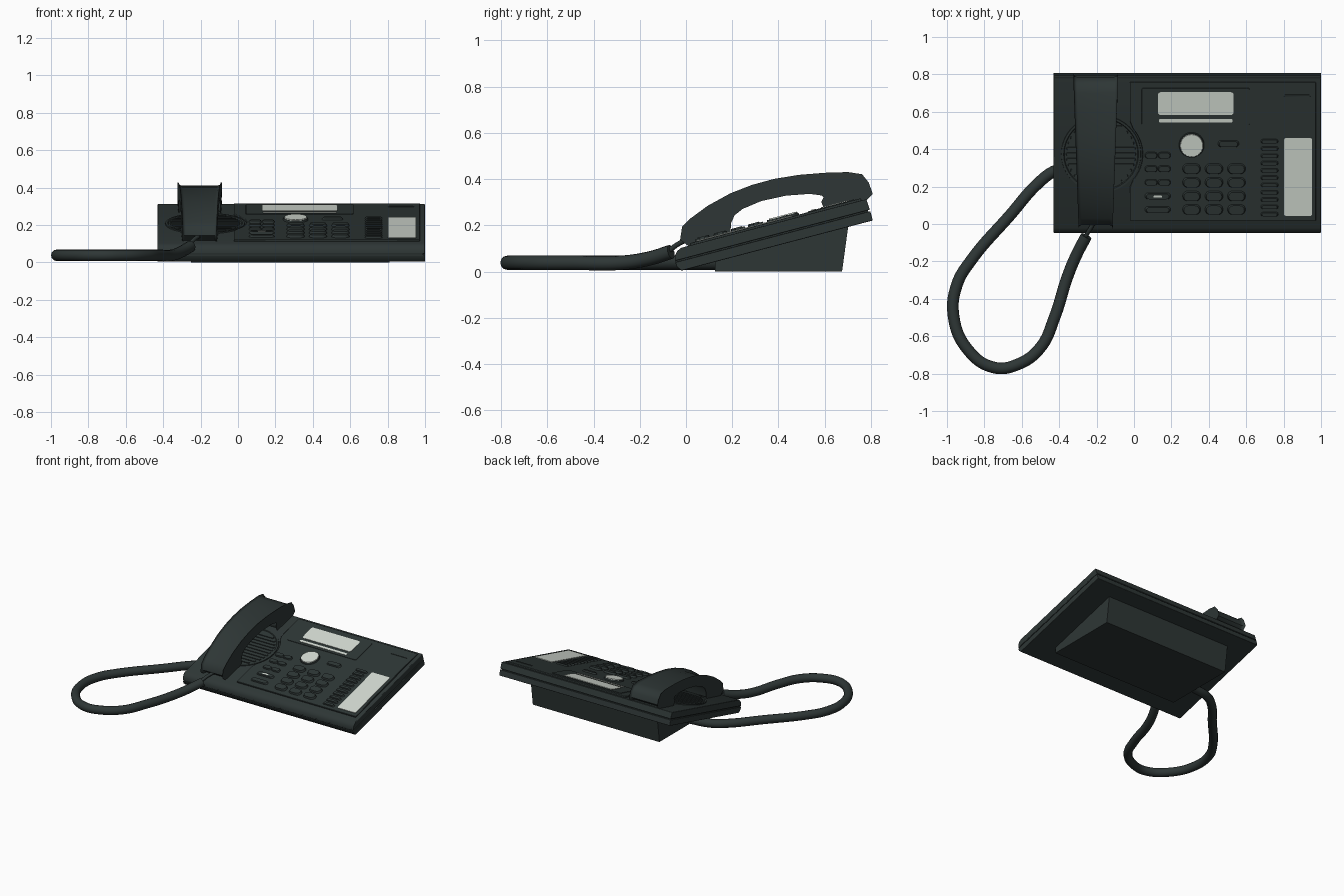
import bpy, bmesh, math
from mathutils import Matrix, Vector

if "Cube" in bpy.data.objects:
    bpy.data.objects.remove(bpy.data.objects["Cube"])

def mat(name, col):
    m = bpy.data.materials.new(name)
    m.diffuse_color = (*col, 1)
    m.use_nodes = True
    m.node_tree.nodes["Principled BSDF"].inputs["Base Color"].default_value = m.diffuse_color
    return m

DARK = mat("charcoal_plastic", (0.027, 0.037, 0.036))
LIGHT = mat("pale_grey", (0.66, 0.71, 0.65))

# Sloped frame of the body: local x, v (up the slope), w (normal)
A = math.radians(14.7)
SLOPE = Matrix.Translation((0, 0, 0.108)) @ Matrix.Rotation(A, 4, 'X')
CA = math.cos(A)

def finish(name, bm, material, matrix=None, bevel=0, segs=3, angle=35):
    bmesh.ops.recalc_face_normals(bm, faces=bm.faces)
    me = bpy.data.meshes.new(name)
    bm.to_mesh(me)
    bm.free()
    ob = bpy.data.objects.new(name, me)
    bpy.context.collection.objects.link(ob)
    me.materials.append(material)
    if matrix:
        ob.matrix_world = matrix
    if bevel:
        b = ob.modifiers.new("bevel", 'BEVEL')
        b.width, b.segments, b.limit_method = bevel, segs, 'ANGLE'
        b.angle_limit = math.radians(40)
    bpy.ops.object.select_all(action='DESELECT')
    ob.select_set(True)
    bpy.context.view_layer.objects.active = ob
    bpy.ops.object.shade_smooth_by_angle(angle=math.radians(angle))
    return ob

def add_prism(bm, low, high):
    a = [bm.verts.new(p) for p in low]
    b = [bm.verts.new(p) for p in high]
    n = len(a)
    bm.faces.new(a)
    bm.faces.new(b[::-1])
    for i in range(n):
        bm.faces.new((a[i], a[(i + 1) % n], b[(i + 1) % n], b[i]))

def side_prism(name, prof, x0, x1, matrix=None, bevel=0):
    bm = bmesh.new()
    add_prism(bm, [(x0, *p) for p in prof], [(x1, *p) for p in prof])
    return finish(name, bm, DARK, matrix, bevel)

def rounded(cx, cy, w, h, r, n=6):
    r = min(r, w / 2 - 1e-4, h / 2 - 1e-4)
    pts = []
    for q, (sx, sy) in enumerate([(1, 1), (-1, 1), (-1, -1), (1, -1)]):
        for i in range(n + 1):
            t = (q + i / n) * math.pi / 2
            pts.append((cx + sx * (w / 2 - r) + r * math.cos(t),
                        cy + sy * (h / 2 - r) + r * math.sin(t)))
    return pts

def plates(name, rects, w0, w1, material=DARK, shrink=0.85):
    """Rounded plates on the slope; rects are (x, y, width, depth, radius) seen from above."""
    bm = bmesh.new()
    for x, y, w, h, r in rects:
        c = (x, y / CA)
        low = rounded(*c, w, h / CA, r)
        high = [(c[0] + (p[0] - c[0]) * shrink, c[1] + (p[1] - c[1]) * shrink) for p in low]
        add_prism(bm, [(*p, w0) for p in low], [(*p, w1) for p in high])
    return finish(name, bm, material, SLOPE)

# Body: lower and upper shells with a seam between them
side_prism("lower_shell", [(-0.045, -0.096), (-0.06, -0.075), (-0.063, -0.054), (0.81, -0.054), (0.81, -0.096)],
           -0.43, 1.0, SLOPE, 0.003)
side_prism("seam_core", [(-0.06, -0.06), (-0.06, -0.04), (0.8, -0.04), (0.8, -0.06)], -0.42, 0.99, SLOPE)
side_prism("upper_shell", [(-0.062, -0.048), (-0.056, -0.026), (-0.043, -0.01), (-0.022, 0), (0.806, 0), (0.81, -0.048)],
           -0.43, 1.0, SLOPE, 0.004)

# Wedge stand under the body
side_prism("stand", [(0.125, 0), (0.675, 0), (0.703, 0.205), (0.125, 0.055)], -0.25, 0.81)

# Raised control panel, its left edge curving round the speaker
SP = Vector((-0.176, 0.387))
edge = [(-0.022, 0.02), (0.972, 0.02), (0.972, 0.785), (-0.022, 0.785), (-0.022, 0.57)]
for i in range(17):
    t = math.radians(40 - 5 * i)
    edge.append((SP.x + 0.222 * math.cos(t), SP.y + 0.222 * math.sin(t)))
edge.append((-0.022, 0.204))
bm = bmesh.new()
add_prism(bm, [(*p, -0.01) for p in edge], [(*p, 0.01) for p in edge])
finish("control_panel", bm, DARK, SLOPE, 0.003, 2)

# Speaker: round rim, disc and horizontal ribs
bm = bmesh.new()
N = 64
rings = []
for r, w in [(0.214, -0.005), (0.212, 0.006), (0.2, 0.006), (0.196, 0.001)]:
    rings.append([bm.verts.new((SP.x + r * math.cos(2 * math.pi * i / N),
                                SP.y + r * math.sin(2 * math.pi * i / N), w)) for i in range(N)])
for a, b in zip(rings, rings[1:]):
    for i in range(N):
        bm.faces.new((a[i], a[(i + 1) % N], b[(i + 1) % N], b[i]))
bm.faces.new(rings[-1])
finish("speaker_rim", bm, DARK, SLOPE)
ribs = []
for i in range(-5, 6):
    d = i * 0.03
    ribs.append((SP.x, (SP.y + d) * CA, 2 * math.sqrt(0.188 ** 2 - d * d), 0.015, 0.007))
plates("speaker_ribs", ribs, 0, 0.007, shrink=0.98)

# Cradle under the earpiece
plates("cradle", [(-0.205, 0.7, 0.235, 0.13, 0.02)], -0.005, 0.022, shrink=0.96)

# Display, label plate and round navigation key
plates("display_frame", [(0.33, 0.63, 0.58, 0.2, 0.01)], 0.008, 0.013, shrink=0.99)
plates("display", [(0.33, 0.648, 0.405, 0.122, 0.015)], 0.012, 0.016, LIGHT, 1)
plates("display_strip", [(0.33, 0.556, 0.395, 0.018, 0.008)], 0.012, 0.016, LIGHT, 1)
plates("label_plate", [(0.877, 0.255, 0.15, 0.415, 0.008)], 0.009, 0.014, LIGHT, 1)
plates("navigation_base", [(0.308, 0.425, 0.136, 0.136, 0.07)], 0.008, 0.02, shrink=0.95)
plates("navigation_key", [(0.308, 0.425, 0.122, 0.122, 0.07)], 0.019, 0.025, LIGHT, 0.97)
plates("top_slot", [(0.872, 0.69, 0.155, 0.01, 0.004)], 0.008, 0.013)

# Number pad, function keys and speed-dial keys
rows = [0.298, 0.225, 0.152, 0.08]
plates("number_keys", [(x, y, 0.098, 0.056, 0.028) for x in (0.308, 0.428, 0.548) for y in rows], 0.008, 0.024)
plates("function_keys", [(x, y, 0.07, 0.034, 0.017) for x in (0.092, 0.162) for y in [0.37] + rows[:2]]
       + [(0.127, y, 0.14, 0.034, 0.017) for y in rows[2:]]
       + [(0.505, 0.432, 0.115, 0.036, 0.018)], 0.008, 0.021)
plates("key_mark", [(0.127, 0.152, 0.045, 0.012, 0.005)], 0.02, 0.022, LIGHT, 1)
plates("speed_keys", [(0.725, 0.445 - i * 0.039, 0.095, 0.022, 0.01) for i in range(11)], 0.008, 0.02)

# Handset: arched side profile, wider toward the earpiece
prof = [(0.0, 0.185), (0.03, 0.215), (0.105, 0.27), (0.2, 0.322), (0.29, 0.357), (0.385, 0.383),
        (0.49, 0.4), (0.6, 0.409), (0.7, 0.412), (0.752, 0.404), (0.775, 0.375), (0.787, 0.34),
        (0.765, 0.318), (0.69, 0.298), (0.615, 0.276), (0.605, 0.3), (0.618, 0.325), (0.595, 0.346),
        (0.535, 0.354), (0.43, 0.346), (0.32, 0.322), (0.235, 0.286), (0.196, 0.255), (0.178, 0.216),
        (0.173, 0.16), (0.03, 0.118), (-0.006, 0.145)]

def half(y):
    return 0.092 + 0.026 * max(0, min(1, y / 0.75))

bm = bmesh.new()
add_prism(bm, [(-0.205 - half(y), y, z) for y, z in prof], [(-0.205 + half(y), y, z) for y, z in prof])
bm.normal_update()
caps = [e for e in bm.edges if any(len(f.verts) > 4 for f in e.link_faces)]
bmesh.ops.bevel(bm, geom=caps, offset=0.018, segments=4, profile=0.5, affect='EDGES')
finish("handset", bm, DARK, angle=50)

# Cord: smooth tube on the table, plus a thin lead into the handset
def tube(name, pts, r):
    cu = bpy.data.curves.new(name, 'CURVE')
    cu.dimensions = '3D'
    cu.bevel_depth, cu.bevel_resolution = r, 4
    cu.resolution_u = 10
    cu.use_fill_caps = True
    s = cu.splines.new('BEZIER')
    s.bezier_points.add(len(pts) - 1)
    for b, p in zip(s.bezier_points, pts):
        b.co = p
        b.handle_left_type = b.handle_right_type = 'AUTO'
    ob = bpy.data.objects.new(name, cu)
    bpy.context.collection.objects.link(ob)
    cu.materials.append(DARK)
    bpy.ops.object.select_all(action='DESELECT')
    ob.select_set(True)
    bpy.context.view_layer.objects.active = ob
    bpy.ops.object.convert(target='MESH')
    bpy.ops.object.shade_smooth_by_angle(angle=math.radians(40))

Z = 0.038
path = [(-0.255, -0.065, 0.085), (-0.305, -0.16, 0.056), (-0.355, -0.28, Z), (-0.425, -0.5, Z), (-0.5, -0.66, Z),
        (-0.62, -0.75, Z), (-0.75, -0.767, Z), (-0.89, -0.67, Z), (-0.965, -0.49, Z), (-0.945, -0.32, Z),
        (-0.875, -0.2, Z), (-0.66, 0.05, Z), (-0.51, 0.22, Z), (-0.42, 0.285, Z), (-0.24, 0.32, Z)]
tube("coiled_cord", path, 0.031)
tube("cord_lead", [(-0.265, -0.08, 0.085), (-0.24, -0.035, 0.118), (-0.205, 0.02, 0.145)], 0.011)
